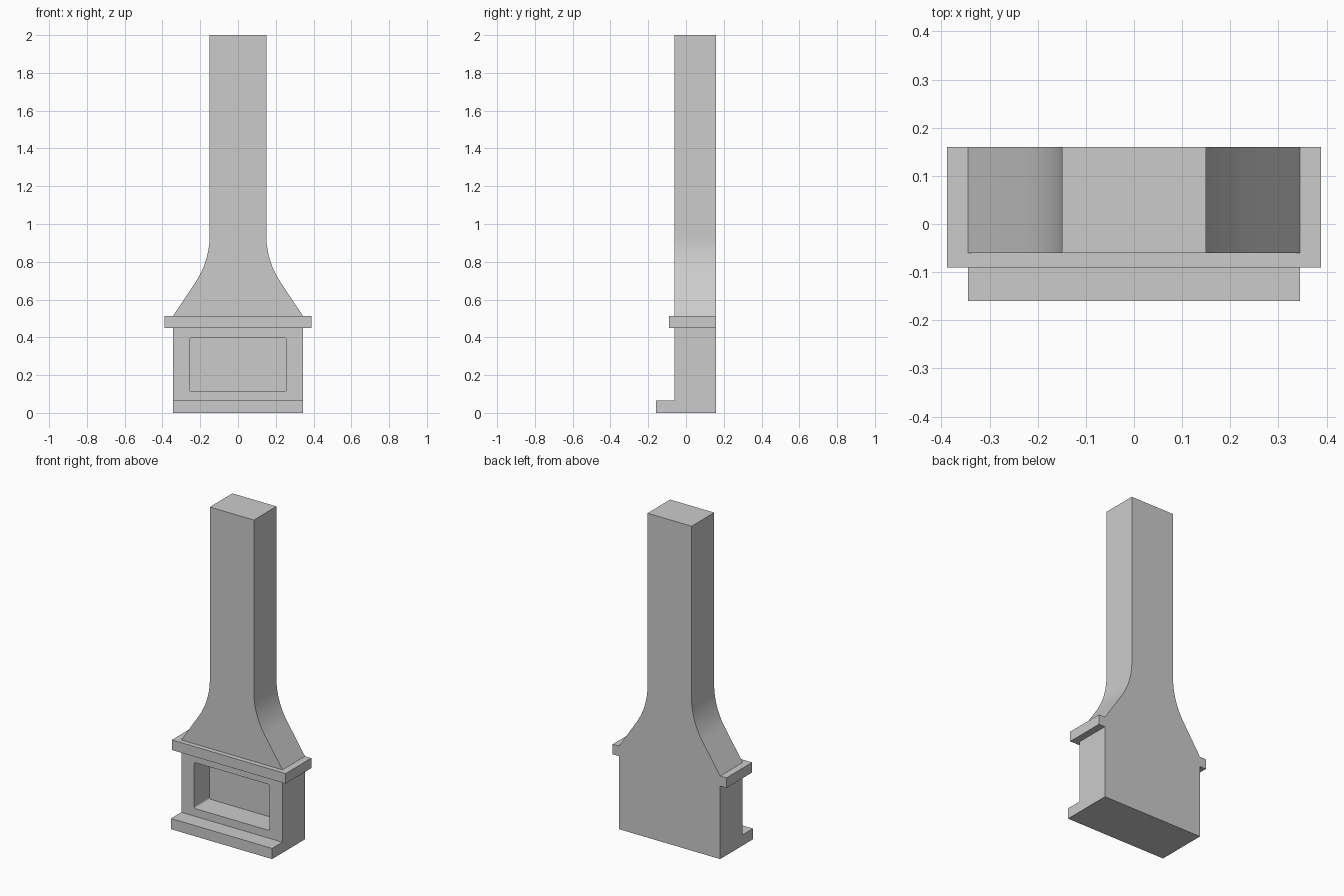
import bpy, bmesh, math
from mathutils import Vector

if "Cube" in bpy.data.objects:
    bpy.data.objects.remove(bpy.data.objects["Cube"])

def prism(name, outline, axis):
    """Extrude a closed outline (3D points) along the axis vector."""
    bm = bmesh.new()
    face = bm.faces.new([bm.verts.new(p) for p in outline])
    ext = bmesh.ops.extrude_face_region(bm, geom=[face])
    moved = [g for g in ext["geom"] if isinstance(g, bmesh.types.BMVert)]
    bmesh.ops.translate(bm, verts=moved, vec=Vector(axis))
    bmesh.ops.recalc_face_normals(bm, faces=bm.faces[:])
    mesh = bpy.data.meshes.new(name)
    bm.to_mesh(mesh)
    bm.free()
    obj = bpy.data.objects.new(name, mesh)
    bpy.context.collection.objects.link(obj)
    return obj

HALF, FLUE = 0.345, 0.15            # half widths of base and flue
FRONT, BACK, LEDGE = -0.06, 0.16, -0.09
SHELF_LOW, SHELF_TOP = 0.45, 0.512

# Chimney body: straight base, sloping hood, concave fillet, tall flue
slope = math.radians(33.4)
radius, arc_top, steps = 0.447, 0.94, 14
right = [(HALF, 0), (HALF, SHELF_TOP)]
for i in range(steps + 1):
    a = slope * (1 - i / steps)
    right.append((FLUE + radius * (1 - math.cos(a)), arc_top - radius * math.sin(a)))
right.append((FLUE, 2.0))
outline = right + [(-x, z) for x, z in reversed(right)]
body = prism("chimney_body", [(x, FRONT, z) for x, z in outline], (0, BACK - FRONT, 0))

# Firebox recess with slightly rounded corners
hw, z0, z1, r = 0.257, 0.114, 0.397, 0.01
recess = []
for k, (cx, cz) in enumerate([(hw - r, z1 - r), (r - hw, z1 - r),
                              (r - hw, z0 + r), (hw - r, z0 + r)]):
    for j in range(5):
        a = math.radians(90 * k + 22.5 * j)
        recess.append((cx + r * math.cos(a), FRONT - 0.05, cz + r * math.sin(a)))
cutter = prism("firebox_cutter", recess, (0, 0.20, 0))
cutter.hide_render = True
cut = body.modifiers.new("firebox", "BOOLEAN")
cut.operation, cut.solver, cut.object = "DIFFERENCE", "EXACT", cutter
bpy.context.view_layer.objects.active = body
body.select_set(True)
bpy.ops.object.modifier_apply(modifier=cut.name)
bpy.data.objects.remove(cutter, do_unlink=True)
bpy.ops.object.shade_smooth_by_angle(angle=math.radians(25))

# Mantel shelf wrapping the front and both sides
W = 0.388
half_u = [(W, LEDGE), (W, BACK), (HALF, BACK), (HALF, FRONT)]
wrap = half_u + [(-x, y) for x, y in reversed(half_u)]
prism("mantel_shelf", [(x, y, SHELF_LOW) for x, y in wrap], (0, 0, SHELF_TOP - SHELF_LOW))

# Hearth slab projecting from the front
prism("hearth", [(-HALF, -0.16, 0), (HALF, -0.16, 0), (HALF, FRONT, 0), (-HALF, FRONT, 0)],
      (0, 0, 0.066))
